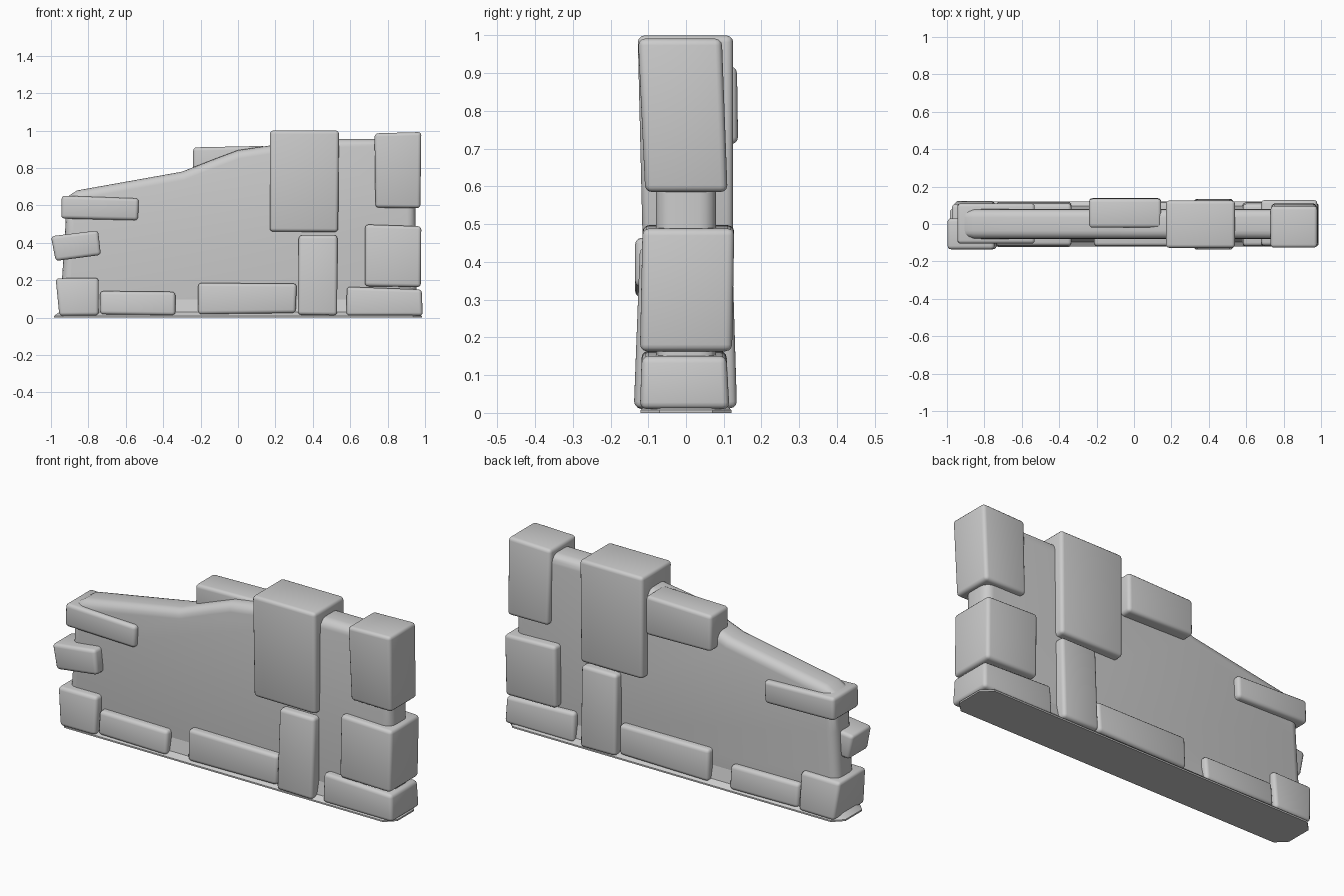
import bpy, bmesh

if "Cube" in bpy.data.objects:
    bpy.data.objects.remove(bpy.data.objects["Cube"])

def finish(name, bm, angle=0.6):
    bmesh.ops.recalc_face_normals(bm, faces=bm.faces[:])
    me = bpy.data.meshes.new(name)
    bm.to_mesh(me)
    bm.free()
    me.shade_smooth()
    me.set_sharp_from_angle(angle=angle)
    ob = bpy.data.objects.new(name, me)
    bpy.context.collection.objects.link(ob)
    return ob

def loft(bm, rings):
    """Skin a stack of equal-length vertex rings and cap both ends."""
    vs = [[bm.verts.new(p) for p in r] for r in rings]
    n = len(vs[0])
    for a, b in zip(vs, vs[1:]):
        for i in range(n):
            j = (i + 1) % n
            bm.faces.new((a[i], a[j], b[j], b[i]))
    bm.faces.new(vs[0][::-1])
    bm.faces.new(vs[-1])
    bmesh.ops.recalc_face_normals(bm, faces=bm.faces[:])

def stone(name, quad, front, back, r=0.018):
    """quad: bottom-left, bottom-right, top-right, top-left seen from the front;
    front/back: y at the bottom and at the top."""
    bm = bmesh.new()
    loft(bm, [[(x, y[i // 2], z) for i, (x, z) in enumerate(quad)] for y in (front, back)])
    bmesh.ops.bevel(bm, geom=bm.edges[:], offset=r, segments=3, profile=0.5, affect='EDGES')
    return finish(name, bm)

# Plaster core: wall outline with rounded rim
outline = [(-0.95, 0.01), (0.955, 0.01), (0.95, 0.5), (0.945, 0.955), (0.5, 0.955),
           (0.17, 0.92), (0.0, 0.895), (-0.12, 0.85), (-0.3, 0.78), (-0.86, 0.68),
           (-0.915, 0.645), (-0.925, 0.45), (-0.94, 0.22)]
bm = bmesh.new()
loft(bm, [[(x, y, z) for x, z in outline] for y in (-0.08, 0.08)])
rim = [e for e in bm.edges if abs(e.verts[0].co.y - e.verts[1].co.y) < 1e-4]
bmesh.ops.bevel(bm, geom=rim, offset=0.045, segments=4, profile=0.5, affect='EDGES')
finish("wall_core", bm, 0.7)

# Flared foot with cut corners
def foot_ring(hx, hy, c, z):
    return [(sx * x, sy * y, z) for sx, sy, pts in (
        (-1, -1, ((hx, hy - c), (hx - c, hy))), (1, -1, ((hx - c, hy), (hx, hy - c))),
        (1, 1, ((hx, hy - c), (hx - c, hy))), (-1, 1, ((hx - c, hy), (hx, hy - c))))
        for x, y in pts]

bm = bmesh.new()
loft(bm, [foot_ring(0.985, 0.12, 0.05, 0.0), foot_ring(0.985, 0.12, 0.05, 0.008),
          foot_ring(0.955, 0.095, 0.04, 0.03), foot_ring(0.945, 0.079, 0.035, 0.1)])
finish("wall_foot", bm)

# Left end stones
stone("left_upper_stone", [(-0.945, 0.53), (-0.535, 0.52), (-0.53, 0.637), (-0.943, 0.652)],
      (-0.105, -0.105), (0.11, 0.11))
stone("left_middle_stone", [(-0.975, 0.303), (-0.733, 0.335), (-0.748, 0.466), (-1.0, 0.435)],
      (-0.135, -0.135), (0.03, 0.03))
stone("left_corner_stone", [(-0.955, 0.01), (-0.745, 0.012), (-0.745, 0.212), (-0.975, 0.21)],
      (-0.135, -0.122), (0.125, 0.105))

# Bottom course
stone("bottom_left_stone", [(-0.737, 0.018), (-0.335, 0.012), (-0.335, 0.138), (-0.737, 0.142)],
      (-0.125, -0.115), (0.12, 0.108))
stone("bottom_middle_stone", [(-0.213, 0.018), (0.308, 0.025), (0.314, 0.182), (-0.213, 0.185)],
      (-0.122, -0.118), (0.122, 0.115))
stone("bottom_right_stone", [(0.58, 0.01), (0.988, 0.01), (0.982, 0.15), (0.582, 0.165)],
      (-0.122, -0.117), (0.115, 0.107))

# Pillar stones
stone("pillar_lower_stone", [(0.32, 0.015), (0.53, 0.012), (0.532, 0.44), (0.325, 0.44)],
      (-0.138, -0.122), (0.135, 0.122))
stone("pillar_upper_stone", [(0.17, 0.46), (0.535, 0.458), (0.54, 1.0), (0.17, 1.0)],
      (-0.115, -0.128), (0.125, 0.125))

# Right end stones
stone("right_upper_stone", [(0.735, 0.588), (0.975, 0.585), (0.98, 0.992), (0.73, 0.985)],
      (-0.108, -0.127), (0.11, 0.095))
stone("right_middle_stone", [(0.678, 0.168), (0.977, 0.163), (0.98, 0.488), (0.68, 0.498)],
      (-0.122, -0.115), (0.122, 0.128))

# Stone set in the back of the sloping top
stone("back_top_stone", [(-0.24, 0.72), (0.145, 0.712), (0.145, 0.918), (-0.24, 0.91)],
      (-0.015, -0.02), (0.138, 0.135))
